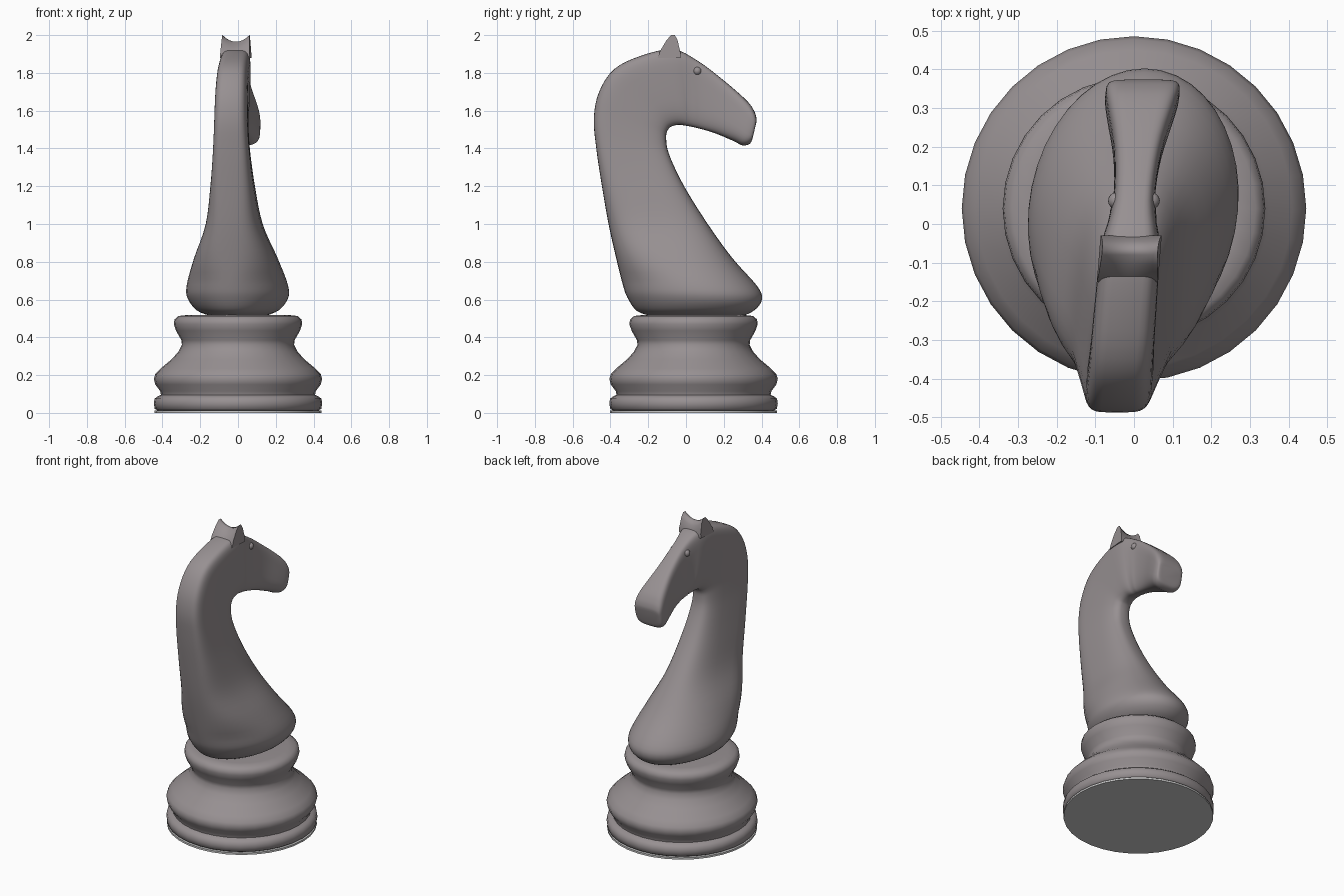
import bpy
import bmesh
from math import sin, cos, pi, radians
from mathutils import Vector

cube = bpy.data.objects.get("Cube")
if cube:
    bpy.data.objects.remove(cube, do_unlink=True)


def make_material(name, colour):
    mat = bpy.data.materials.new(name)
    mat.use_nodes = True
    mat.diffuse_color = colour
    mat.node_tree.nodes["Principled BSDF"].inputs["Base Color"].default_value = colour
    return mat


grey = make_material("warm grey", (0.31, 0.28, 0.287, 1))
pale = make_material("pale felt", (0.6, 0.6, 0.6, 1))


def finish(obj, material, angle):
    """Assign the colour and smooth everything but the sharp edges."""
    obj.data.materials.clear()
    obj.data.materials.append(material)
    bpy.ops.object.select_all(action="DESELECT")
    obj.select_set(True)
    bpy.context.view_layer.objects.active = obj
    bpy.ops.object.shade_smooth_by_angle(angle=radians(angle))


def loft(name, rings, material, angle):
    """Bridge a list of closed point rings and cap both ends."""
    bm = bmesh.new()
    loops = [[bm.verts.new(p) for p in ring] for ring in rings]
    count = len(loops[0])
    for low, high in zip(loops, loops[1:]):
        for i in range(count):
            j = (i + 1) % count
            bm.faces.new((low[i], low[j], high[j], high[i]))
    bm.faces.new(loops[0])
    bm.faces.new(loops[-1])
    bmesh.ops.recalc_face_normals(bm, faces=bm.faces)
    mesh = bpy.data.meshes.new(name)
    bm.to_mesh(mesh)
    bm.free()
    obj = bpy.data.objects.new(name, mesh)
    bpy.context.collection.objects.link(obj)
    finish(obj, material, angle)


def turned(name, profile, material, sides=32, centre_y=0.04):
    """Turn a radius and height profile around the base axis."""
    turns = [2 * pi * i / sides for i in range(sides)]
    loft(name, [[(r * cos(a), centre_y + r * sin(a), z) for a in turns]
                for r, z in profile], material, 50)


def smooth_rows(rows, steps):
    """Pass a smooth curve through rows of section values."""
    rows = [Vector(r) for r in rows]
    last = len(rows) - 1
    result = []
    for i in range(last):
        a, b, c, d = (rows[min(max(i + k, 0), last)] for k in (-1, 0, 1, 2))
        for s in range(steps):
            t = s / steps
            result.append(b + (c - a) * (t / 2)
                          + (a * 2 - b * 5 + c * 4 - d) * (t * t / 2)
                          + (b * 3 - a - c * 3 + d) * (t ** 3 / 2))
    return result + [rows[last]]


def lean(y):
    """Sideways drift of the slightly turned figure."""
    return 0.08 * y - 0.005


def power(value, exponent):
    return abs(value) ** exponent * (1 if value >= 0 else -1)


# Felt disc under the base
turned("felt_disc", [(0.442, 0), (0.442, 0.012)], pale)

# Turned base
turned("turned_base", [
    (0.425, 0.012), (0.441, 0.022), (0.446, 0.05), (0.442, 0.075),
    (0.425, 0.088), (0.408, 0.095), (0.412, 0.115), (0.438, 0.15),
    (0.446, 0.18), (0.438, 0.205), (0.41, 0.235), (0.35, 0.285),
    (0.315, 0.325), (0.297, 0.36), (0.3, 0.385), (0.328, 0.435),
    (0.34, 0.47), (0.336, 0.495), (0.315, 0.513), (0.27, 0.518)], grey)

# Neck and head: back y, back z, front y, front z, half width
sections = [
    (-0.18, 0.512, 0.3, 0.512, 0.14),
    (-0.26, 0.54, 0.365, 0.545, 0.215),
    (-0.31, 0.61, 0.402, 0.6, 0.264),
    (-0.335, 0.68, 0.378, 0.67, 0.267),
    (-0.37, 0.82, 0.245, 0.82, 0.222),
    (-0.41, 1, 0.115, 1, 0.152),
    (-0.445, 1.2, -0.01, 1.2, 0.12),
    (-0.475, 1.4, -0.09, 1.37, 0.101),
    (-0.488, 1.56, -0.105, 1.46, 0.093),
    (-0.46, 1.7, -0.095, 1.5, 0.09),
    (-0.38, 1.82, -0.075, 1.517, 0.087),
    (-0.24, 1.89, -0.04, 1.525, 0.085),
    (-0.07, 1.925, 0, 1.52, 0.08),
    (0.06, 1.865, 0.06, 1.508, 0.055),
    (0.2, 1.76, 0.15, 1.482, 0.062),
    (0.32, 1.655, 0.25, 1.44, 0.088),
    (0.36, 1.6, 0.3, 1.416, 0.096),
    (0.373, 1.56, 0.338, 1.425, 0.09),
    (0.372, 1.535, 0.352, 1.452, 0.07)]


def body_ring(row, count=40):
    back, front = Vector((0, row[0], row[1])), Vector((0, row[2], row[3]))
    middle, half = (back + front) / 2, (back - front) / 2
    height = min(max((middle.z - 0.7) / 0.7, 0), 1)
    narrowing = 0.2 * height * (row[0] < 0)  # slimmer throat
    ring = []
    for i in range(count):
        angle = 2 * pi * i / count
        # Squarer towards the top, most of all along the crest
        square = 2.8 if cos(angle) > 0 else 1.2
        exponent = 2 / (2 + square * height)
        along = power(cos(angle), exponent)
        point = middle + half * along
        width = row[4] * (1 - narrowing * (1 - along) / 2)
        point.x = lean(point.y) + width * power(sin(angle), exponent)
        ring.append(point)
    return ring


loft("neck_and_head", [body_ring(r) for r in smooth_rows(sections, 4)], grey, 50)

# Pair of ears: a flared wedge across the crown, dipped in the middle
ear_rings = []
for i in range(13):
    u = i / 6 - 1
    top = 1.965 + 0.035 * u * u
    outline = [(-0.15, 1.88), (-0.135, 1.92), (-0.105, top - 0.03),
               (-0.08, top), (-0.06, top), (-0.045, top - 0.025),
               (-0.03, 1.91), (-0.03, 1.88)]
    ear_rings.append([(lean(y) + u * (0.072 + 0.06 * (2 - z)), y, z)
                      for y, z in outline])
loft("ears", ear_rings, grey, 60)

# Eyes
for side, label in ((1, "left"), (-1, "right")):
    bpy.ops.mesh.primitive_uv_sphere_add(
        segments=16, ring_count=10, radius=0.022,
        location=(lean(0.06) + side * 0.045, 0.06, 1.81))
    eye = bpy.context.object
    eye.name = label + "_eye"
    finish(eye, grey, 60)
